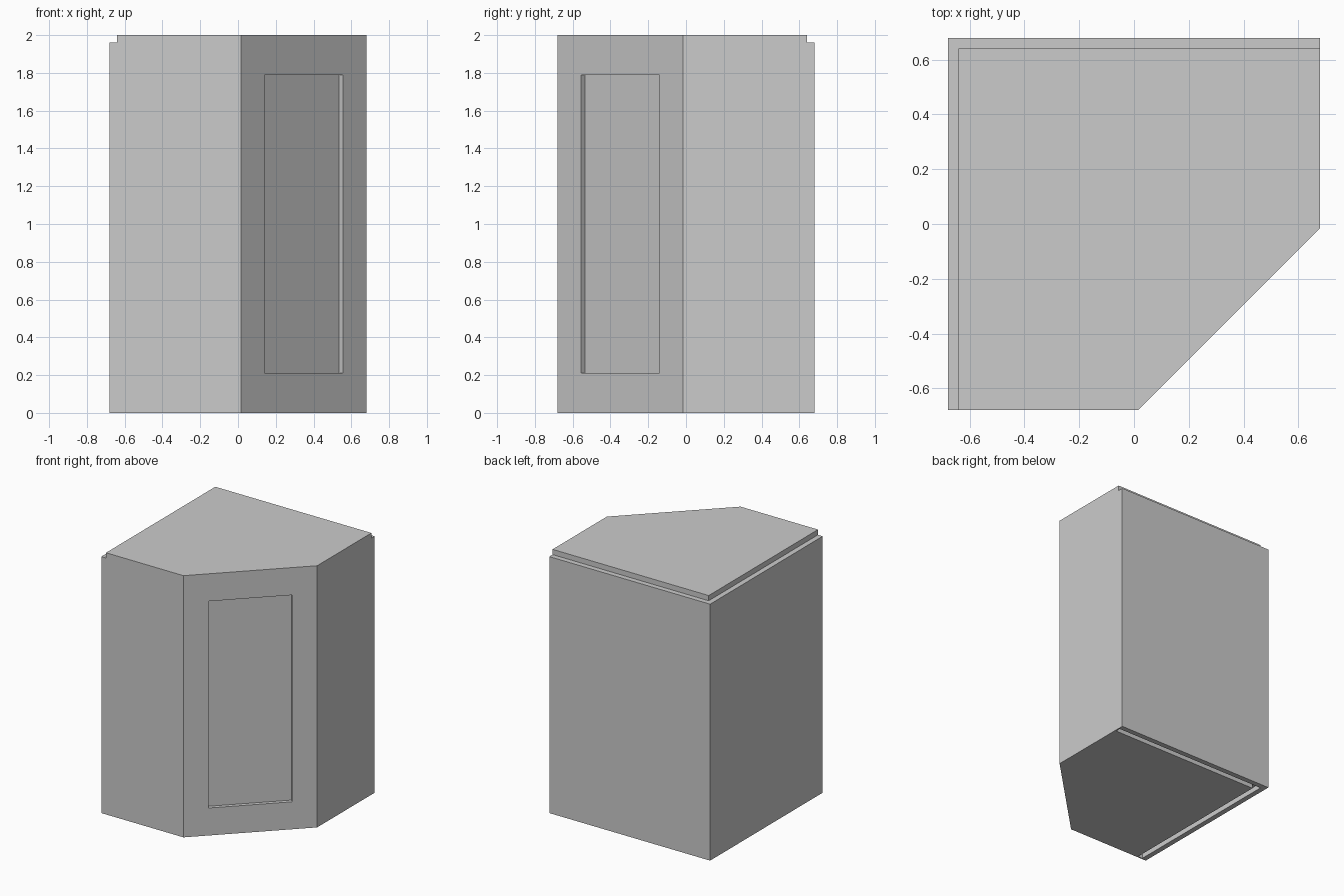
import bpy
import bmesh

cube = bpy.data.objects.get("Cube")
if cube:
    bpy.data.objects.remove(cube, do_unlink=True)

HALF, HEIGHT = 0.68, 2.0
CORNER = 0.015      # where the diagonal front starts and ends
STEP = 0.04         # ledge and groove size

grey = bpy.data.materials.new("plain grey")
grey.use_nodes = True
colour = (0.6, 0.6, 0.6, 1)
grey.diffuse_color = colour
grey.node_tree.nodes["Principled BSDF"].inputs["Base Color"].default_value = colour


def prism(name, outline, z0, z1):
    """Extrude a counter-clockwise outline from z0 to z1."""
    bm = bmesh.new()
    face = bm.faces.new([bm.verts.new((x, y, z0)) for x, y in outline])
    top = bmesh.ops.extrude_face_region(bm, geom=[face])["geom"]
    for v in top:
        if isinstance(v, bmesh.types.BMVert):
            v.co.z = z1
    bmesh.ops.recalc_face_normals(bm, faces=bm.faces[:])
    mesh = bpy.data.meshes.new(name)
    bm.to_mesh(mesh)
    bm.free()
    mesh.materials.append(grey)
    obj = bpy.data.objects.new(name, mesh)
    bpy.context.collection.objects.link(obj)
    return obj


def carve(target, cutter):
    """Subtract the cutter from the target and discard it."""
    cutter.hide_render = True
    mod = target.modifiers.new(cutter.name, "BOOLEAN")
    mod.operation, mod.solver, mod.object = "DIFFERENCE", "EXACT", cutter
    bpy.context.view_layer.objects.active = target
    bpy.ops.object.modifier_apply(modifier=mod.name)
    bpy.data.objects.remove(cutter, do_unlink=True)


def wall_strip(outer, inner, end):
    """L-shaped outline along the left-hand and rear walls."""
    return [(-outer, -end), (-inner, -end), (-inner, inner),
            (end, inner), (end, outer), (-outer, outer)]


# Five-sided cabinet with a diagonal front
cabinet = prism("corner_cabinet", [(-HALF, -HALF), (CORNER, -HALF), (HALF, -CORNER),
                                   (HALF, HALF), (-HALF, HALF)], 0, HEIGHT)

# Lowered ledge along the top of the two walls
carve(cabinet, prism("ledge_cutter", wall_strip(HALF + 0.1, HALF - STEP, HALF + 0.1),
                     HEIGHT - STEP, HEIGHT + 0.1))

# Matching groove under the base, just inside the walls
carve(cabinet, prism("groove_cutter", wall_strip(HALF - STEP, HALF - 2 * STEP, HALF - 0.01),
                     -0.1, STEP))

# Recessed door panel on the diagonal
a, b, d = 0.14, 0.555, 0.02
carve(cabinet, prism("door_recess_cutter", [(a - d, -b + d), (a + 0.1, -b - 0.1),
                                            (b + 0.1, -a - 0.1), (b - d, -a + d)], 0.21, 1.79))
